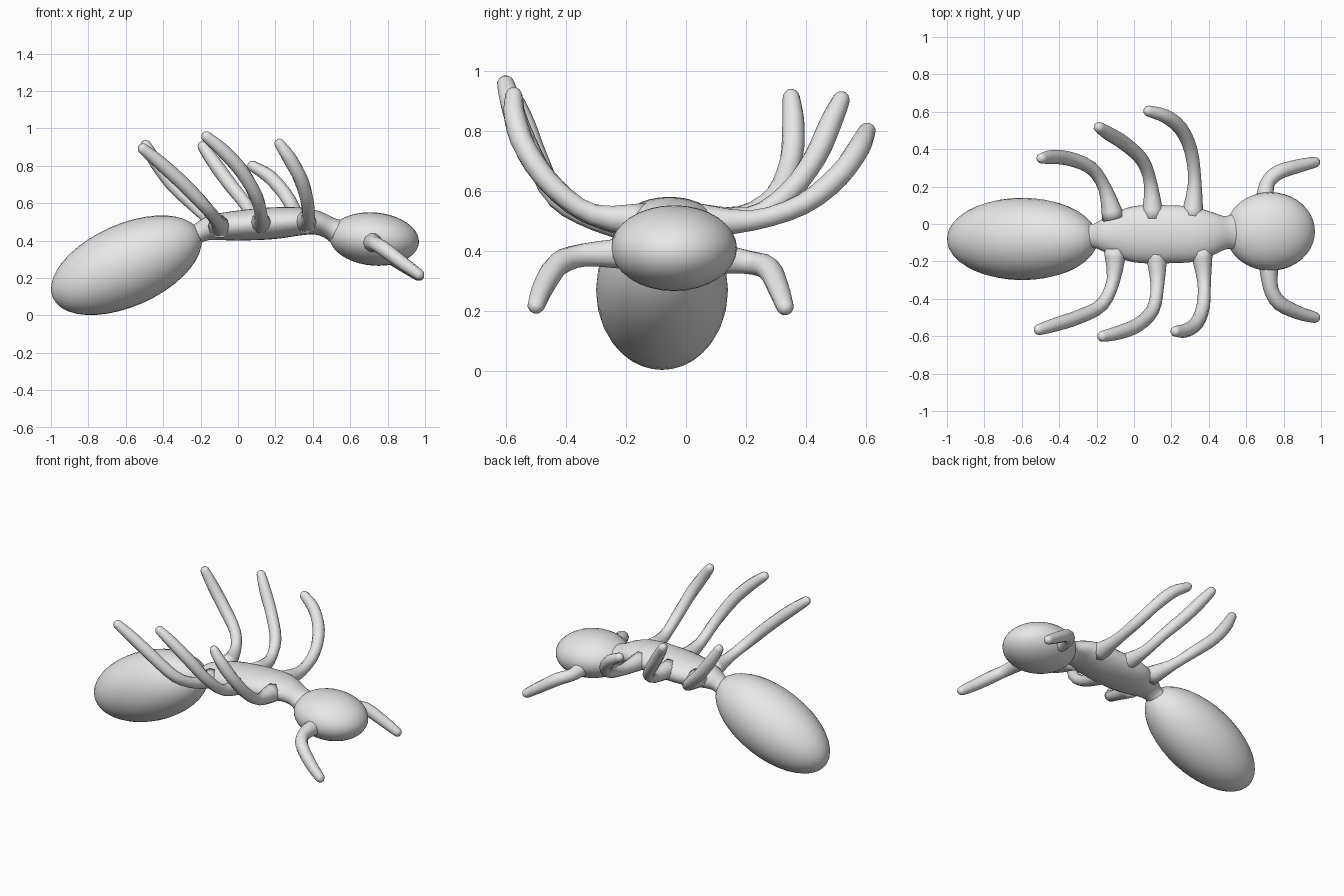
import bpy, bmesh, math
from mathutils import Vector, Matrix

cube = bpy.data.objects.get("Cube")
if cube:
    bpy.data.objects.remove(cube, do_unlink=True)

GREY = (0.8, 0.8, 0.8, 1.0)
mat = bpy.data.materials.new("plain grey")
mat.use_nodes = True
mat.diffuse_color = GREY
mat.node_tree.nodes["Principled BSDF"].inputs["Base Color"].default_value = GREY


def finish(name, bm):
    bmesh.ops.recalc_face_normals(bm, faces=bm.faces)
    mesh = bpy.data.meshes.new(name)
    bm.to_mesh(mesh)
    bm.free()
    mesh.materials.append(mat)
    mesh.shade_smooth()
    ob = bpy.data.objects.new(name, mesh)
    bpy.context.collection.objects.link(ob)
    return ob


def ellipsoid(name, centre, radii, tilt):
    """Sphere with its poles on x, scaled and then tilted about y."""
    bm = bmesh.new()
    m = (Matrix.Translation(centre) @ Matrix.Rotation(math.radians(tilt), 4, 'Y')
         @ Matrix.Diagonal((*radii, 1)) @ Matrix.Rotation(math.pi / 2, 4, 'Y'))
    bmesh.ops.create_uvsphere(bm, u_segments=32, v_segments=20, radius=1, matrix=m)
    return finish(name, bm)


def spline(pts, steps):
    """Catmull-Rom through stations of any dimension."""
    p = [pts[0]] + list(pts) + [pts[-1]]
    out = []
    for i in range(1, len(p) - 2):
        for s in range(steps):
            t = s / steps
            out.append([0.5 * (2 * b + (c - a) * t + (2 * a - 5 * b + 4 * c - d) * t * t
                               + (3 * b - a - 3 * c + d) * t ** 3)
                        for a, b, c, d in zip(*p[i - 1:i + 3])])
    return out + [list(pts[-1])]


def loft(name, stations, sides, steps):
    """Elliptical rings along a path; station = x, y, z, side radius, up radius."""
    st = spline(stations, steps)
    bm = bmesh.new()
    rings = []
    for i, (x, y, z, rs, ru) in enumerate(st):
        a, b = st[max(i - 1, 0)], st[min(i + 1, len(st) - 1)]
        t = (Vector(b[:3]) - Vector(a[:3])).normalized()
        side = t.cross(Vector((0, 0, 1))).normalized()
        up = side.cross(t)
        ring = []
        for k in range(sides):
            ang = 2 * math.pi * k / sides
            ring.append(bm.verts.new(Vector((x, y, z)) + side * rs * math.cos(ang)
                                     + up * ru * math.sin(ang)))
        rings.append(ring)
    for r0, r1 in zip(rings, rings[1:]):
        for k in range(sides):
            n = (k + 1) % sides
            bm.faces.new((r0[k], r0[n], r1[n], r1[k]))
    bm.faces.new(rings[0])
    bm.faces.new(rings[-1])
    return finish(name, bm)


def limb(name, path, radii):
    """Round limb with a flared root and a short rounded tip."""
    st = [(*p, r, r) for p, r in zip(path, radii)]
    end, prev = Vector(path[-1]), Vector(path[-2])
    d = (end - prev).normalized()
    r = radii[-1]
    st[-1] = (*(end - d * 0.03), r, r)
    st.append((*(end - d * 0.008), r * 0.8, r * 0.8))
    st.append((*(end + d * 0.004), r * 0.4, r * 0.4))
    return loft(name, st, 10, 3)


# Body
ellipsoid("abdomen", (-0.597, -0.08, 0.268), (0.43, 0.22, 0.22), -24)
ellipsoid("head", (0.728, -0.04, 0.408), (0.24, 0.21, 0.142), 5)
loft("thorax", [
    (-0.30, -0.07, 0.395, 0.10, 0.07),
    (-0.22, -0.065, 0.435, 0.064, 0.052),
    (-0.14, -0.06, 0.468, 0.10, 0.066),
    (0.00, -0.055, 0.48, 0.15, 0.08),
    (0.18, -0.055, 0.492, 0.155, 0.085),
    (0.33, -0.055, 0.502, 0.145, 0.075),
    (0.42, -0.05, 0.495, 0.115, 0.064),
    (0.50, -0.045, 0.462, 0.088, 0.06),
    (0.58, -0.04, 0.42, 0.12, 0.09)], 28, 4)

# Legs, listed from the rear pair to the front pair
LEG_R = (0.062, 0.036, 0.036, 0.038, 0.037, 0.03)
legs = {
    "left_rear_leg": [(-0.11, 0.03, 0.49), (-0.155, 0.19, 0.515), (-0.23, 0.30, 0.585),
                      (-0.35, 0.35, 0.70), (-0.44, 0.358, 0.82), (-0.505, 0.35, 0.93)],
    "left_middle_leg": [(0.10, 0.03, 0.50), (0.09, 0.21, 0.51), (0.045, 0.34, 0.59),
                        (-0.05, 0.43, 0.71), (-0.13, 0.48, 0.82), (-0.20, 0.525, 0.92)],
    "left_front_leg": [(0.31, 0.03, 0.50), (0.325, 0.22, 0.50), (0.305, 0.39, 0.555),
                       (0.25, 0.51, 0.65), (0.17, 0.575, 0.74), (0.06, 0.61, 0.81)],
    "right_rear_leg": [(-0.10, -0.14, 0.475), (-0.11, -0.30, 0.50), (-0.17, -0.43, 0.575),
                       (-0.29, -0.495, 0.70), (-0.41, -0.535, 0.81), (-0.525, -0.57, 0.905)],
    "right_middle_leg": [(0.12, -0.14, 0.49), (0.125, -0.33, 0.525), (0.10, -0.46, 0.63),
                         (0.02, -0.54, 0.77), (-0.08, -0.58, 0.88), (-0.185, -0.605, 0.97)],
    "right_front_leg": [(0.36, -0.14, 0.50), (0.375, -0.31, 0.52), (0.37, -0.44, 0.61),
                        (0.335, -0.53, 0.73), (0.275, -0.57, 0.84), (0.21, -0.575, 0.935)],
}
for name, path in legs.items():
    limb(name, path, LEG_R)

# Antennae
ANT_R = (0.055, 0.040, 0.040, 0.036, 0.030)
limb("left_antenna", [(0.70, 0.10, 0.375), (0.71, 0.21, 0.36), (0.77, 0.275, 0.34),
                      (0.88, 0.31, 0.27), (0.985, 0.335, 0.20)], ANT_R)
limb("right_antenna", [(0.72, -0.20, 0.39), (0.73, -0.34, 0.385), (0.78, -0.425, 0.355),
                       (0.88, -0.475, 0.28), (0.985, -0.505, 0.205)], ANT_R)
